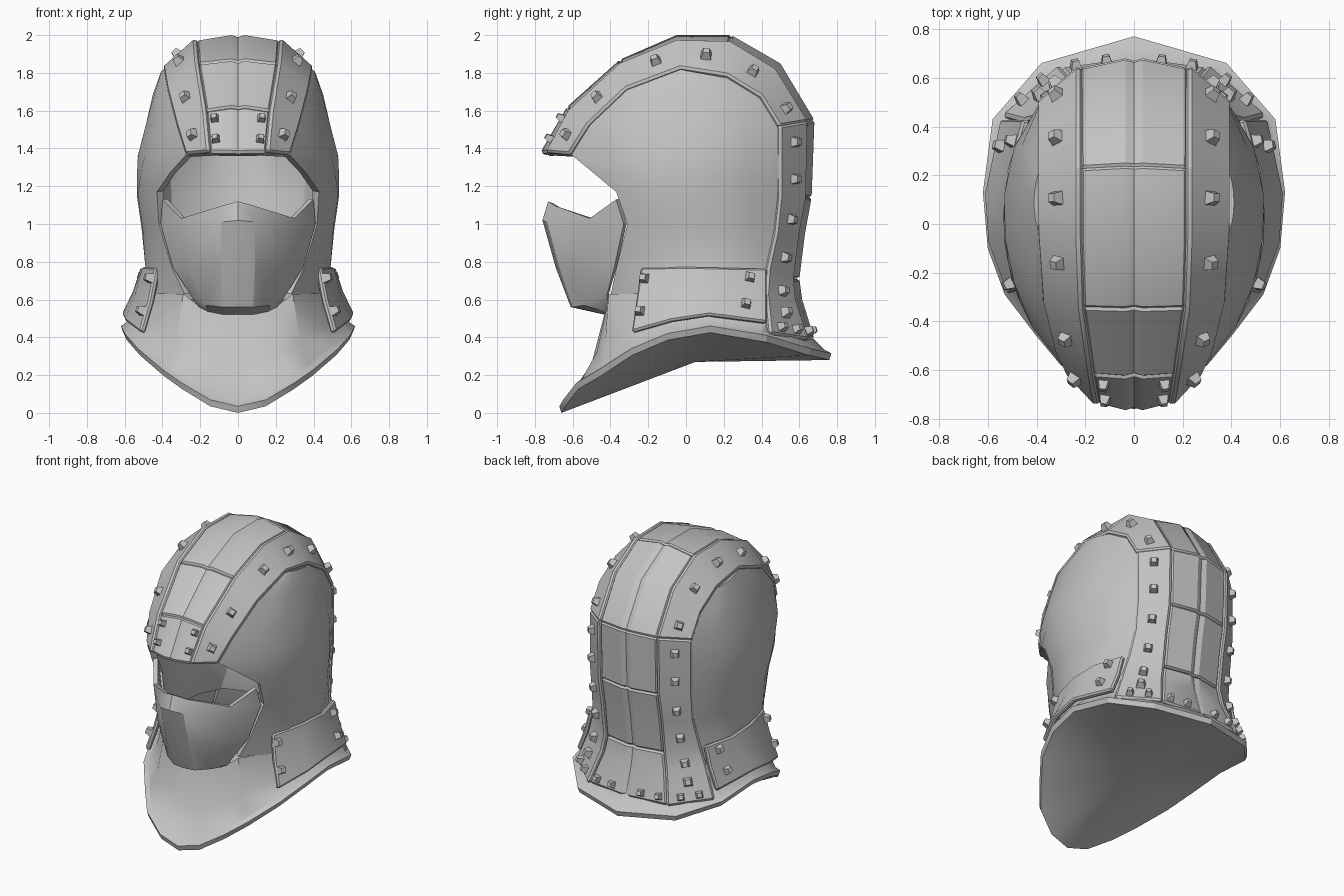
import bpy, bmesh
from mathutils import Vector, Matrix

if "Cube" in bpy.data.objects:
    bpy.data.objects.remove(bpy.data.objects["Cube"])

REF = Vector((0, 0.05, 0.9))
steel = bpy.data.materials.new("grey_steel")
steel.diffuse_color = (0.55, 0.55, 0.55, 1)
steel.use_nodes = True
steel.node_tree.nodes["Principled BSDF"].inputs["Base Color"].default_value = steel.diffuse_color


def V(*pts):
    return [Vector(p) for p in pts]


def tuck(p, d):
    """Move a point towards the middle of the head, leaving x = 0 alone."""
    return p + (Vector((0, 0.05, min(p.z, 1.2))) - p).normalized() * d


def finish(bm, name, thick=0.0, bevel=0.0, angle=0.5):
    me = bpy.data.meshes.new(name)
    bm.to_mesh(me)
    bm.free()
    me.materials.append(steel)
    ob = bpy.data.objects.new(name, me)
    bpy.context.collection.objects.link(ob)
    m = ob.modifiers.new("mirror", 'MIRROR')
    m.merge_threshold = 0.002
    if thick:
        s = ob.modifiers.new("thickness", 'SOLIDIFY')
        s.thickness, s.offset = thick, -1
    if bevel:
        b = ob.modifiers.new("chamfer", 'BEVEL')
        b.width, b.segments, b.limit_method = bevel, 1, 'ANGLE'
        b.angle_limit = 0.9
    bpy.ops.object.select_all(action='DESELECT')
    ob.select_set(True)
    bpy.context.view_layer.objects.active = ob
    bpy.ops.object.convert(target='MESH')
    bpy.ops.object.shade_smooth_by_angle(angle=angle)
    return ob


def sheet(grid, name, **kw):
    """Half surface from rows of points, facing outwards, mirrored in x."""
    bm = bmesh.new()
    vs = [[bm.verts.new(p) for p in row] for row in grid]
    for a, b in zip(vs, vs[1:]):
        for i in range(len(a) - 1):
            bm.faces.new((a[i], a[i + 1], b[i + 1], b[i]))
    bmesh.ops.remove_doubles(bm, verts=bm.verts[:], dist=0.0005)
    bm.normal_update()
    if sum(f.normal.dot(f.calc_center_median() - REF) * f.calc_area() for f in bm.faces) < 0:
        bmesh.ops.reverse_faces(bm, faces=bm.faces[:])
    return finish(bm, name, **kw)


def stud(bm, grid, u, v, size=0.043):
    """Four sided rivet at row position u, column position v of a grid."""
    r, c = min(int(u), len(grid) - 2), min(int(v), len(grid[0]) - 2)
    a, b = u - r, v - c
    p00, p01, p10, p11 = grid[r][c], grid[r][c + 1], grid[r + 1][c], grid[r + 1][c + 1]
    p = p00.lerp(p01, b).lerp(p10.lerp(p11, b), a)
    t = (p10.lerp(p11, b) - p00.lerp(p01, b)).normalized()
    n = t.cross(p01.lerp(p11, a) - p00.lerp(p10, a)).normalized()
    if n.dot(p - REF) < 0:
        n = -n
    m = Matrix((t, n.cross(t), n)).transposed().to_4x4()
    m.translation = p + n * 0.012
    bmesh.ops.create_cone(bm, cap_ends=True, segments=4, radius1=size, radius2=size * 0.55,
                          depth=0.05, matrix=m @ Matrix.Rotation(0.7854, 4, 'Z'))


# Three lengthwise lines from the brow over the crown down to the nape
ridge = V((0, -.77, 1.38), (0, -.63, 1.62), (0, -.35, 1.87), (0, -.05, 2.0), (0, .24, 2.0),
          (0, .50, 1.85), (0, .68, 1.55), (0, .665, 1.14), (0, .63, .95), (0, .60, .71),
          (0, .615, .60), (0, .68, .39))
seam = V((.15, -.74, 1.38), (.17, -.62, 1.60), (.21, -.345, 1.85), (.22, -.05, 1.97),
         (.22, .23, 1.965), (.22, .47, 1.82), (.22, .64, 1.54), (.22, .63, 1.14),
         (.22, .595, .95), (.22, .565, .71), (.24, .575, .60), (.30, .645, .39))
edge = V((.28, -.62, 1.37), (.33, -.52, 1.53), (.38, -.32, 1.72), (.40, -.03, 1.83),
         (.40, .22, 1.79), (.40, .40, 1.68), (.40, .50, 1.52), (.40, .50, 1.14),
         (.40, .48, .95), (.42, .44, .77), (.46, .43, .63), (.54, .45, .42))

# Crown of the hood under the plates
sheet([[tuck(p, .025) for p in row] for row in zip(ridge[:11], seam, edge)], "hood_crown", thick=.03)

# Side of the hood: front point, back point, widest x for each level
levels = [((.40, -.03, 1.83), (.40, .22, 1.79), .41), ((.38, -.32, 1.72), (.40, .40, 1.68), .45),
          ((.33, -.52, 1.53), (.40, .50, 1.52), .49), ((.28, -.62, 1.37), (.40, .51, 1.36), .53),
          ((.37, -.50, 1.27), (.40, .51, 1.25), .535), ((.44, -.38, 1.17), (.40, .50, 1.13), .535),
          ((.43, -.32, 1.00), (.40, .48, .95), .51), ((.36, -.38, .77), (.42, .44, .77), .49),
          ((.29, -.41, .63), (.46, .42, .63), .52)]
side = []
for f, b, w in levels:
    f, b = tuck(Vector(f), .015), tuck(Vector(b), .02)
    row = []
    for k in range(7):
        t = k / 6
        p = f.lerp(b, t)
        p.x += (w - (f.x + b.x) / 2) * (4 * t * (1 - t)) ** .8
        row.append(p)
    side.append(row)
sheet(side, "hood_side", thick=.04, angle=.6)

# Flared collar with lip and closed underside
neck = V((0, -.43, .52), (.10, -.43, .53), (.20, -.42, .56), (.29, -.41, .63), (.44, -.20, .63),
         (.51, 0, .63), (.52, .21, .63), (.45, .42, .63), (.24, .55, .61), (0, .58, .60))
rim = V((0, -.67, .005), (.15, -.65, .04), (.30, -.58, .13), (.40, -.46, .20), (.53, -.29, .31),
        (.60, -.10, .39), (.62, .13, .43), (.58, .43, .38), (.38, .66, .31), (0, .77, .285))
mid = [Vector((n.x + .32 * (r.x - n.x), n.y + .32 * (r.y - n.y), n.z + .55 * (r.z - n.z)))
       for n, r in zip(neck, rim)]
lip = [Vector((r.x * .95, r.y * .95, r.z + .05)) for r in rim]
top = [r + Vector((0, 0, .03)) for r in rim]
low = [Vector((r.x * .98, r.y * .985, r.z - .005)) for r in rim]
sheet([neck, mid, lip, top, low, V((0, .05, .27)) * len(rim)], "collar", angle=.45)

# Lower face mask
mask = [V((0, -.73, 1.12), (.09, -.69, 1.095), (.30, -.51, 1.03), (.40, -.37, 1.13)),
        V((0, -.76, 1.02), (.09, -.735, 1.01), (.30, -.50, .97), (.41, -.33, 1.0)),
        V((0, -.69, .77), (.09, -.67, .77), (.265, -.51, .77), (.345, -.38, .77)),
        V((0, -.61, .56), (.08, -.60, .56), (.17, -.54, .57), (.25, -.42, .62)),
        V((0, -.43, .52), (.08, -.43, .52), (.16, -.42, .535), (.21, -.41, .56))]
sheet(mask, "face_mask", thick=.03, angle=.45)

# Centre plates with a shallow groove along the middle
groove = [tuck(p, .012) for p in ridge]
shoulder = [p + Vector((.035, 0, 0)) for p in ridge]
strip = list(zip(groove, shoulder, seam))
names = ("brow", "forehead", "top", "rear_crown", "upper_back", "lower_back", "nape")
cuts = (0, 1, 2, 4, 6, 7, 9, 11)
for name, a, b in zip(names, cuts, cuts[1:]):
    sheet(strip[a:b + 1], name + "_plate", thick=.035, bevel=.012)

# Riveted bands either side of the centre plates, standing slightly proud
band = [(s + Vector((.006, 0, 0)) - (tuck(s, .012) - s), e) for s, e in zip(seam, edge)]
sheet(band[:7], "crown_band", thick=.035, bevel=.012)
sheet(band[6:], "back_band", thick=.035, bevel=.012)

# Side neck plates
up = V((.44, -.24, .77), (.505, 0, .775), (.515, .22, .77), (.455, .43, .765))
down = V((.52, -.29, .43), (.60, -.08, .49), (.615, .12, .52), (.55, .43, .48))
middle = [Vector((a.x + .4 * (b.x - a.x), a.y + .5 * (b.y - a.y), (a.z + b.z) / 2))
          for a, b in zip(up, down)]
cheek = [up, middle, down]
sheet(cheek, "neck_plate", thick=.035, bevel=.01)

# Rivets
bm = bmesh.new()
for u in (.5, 1.45, 2.6, 3.55, 4.6, 5.65, 6.25, 6.75, 7.6, 8.6, 9.75, 10.4):
    stud(bm, band, u, .5)
for v in (.3, .7):
    stud(bm, band, 10.8, v, .036)
for u in (.3, .78):
    stud(bm, strip, u, 1.68, .034)
for v in (1.3, 1.8):
    stud(bm, strip, 10.8, v, .036)
for u, v in ((.35, .12), (1.4, .15), (.35, 2.6), (1.4, 2.6)):
    stud(bm, cheek, u, v, .04)
finish(bm, "rivets", angle=.3)
